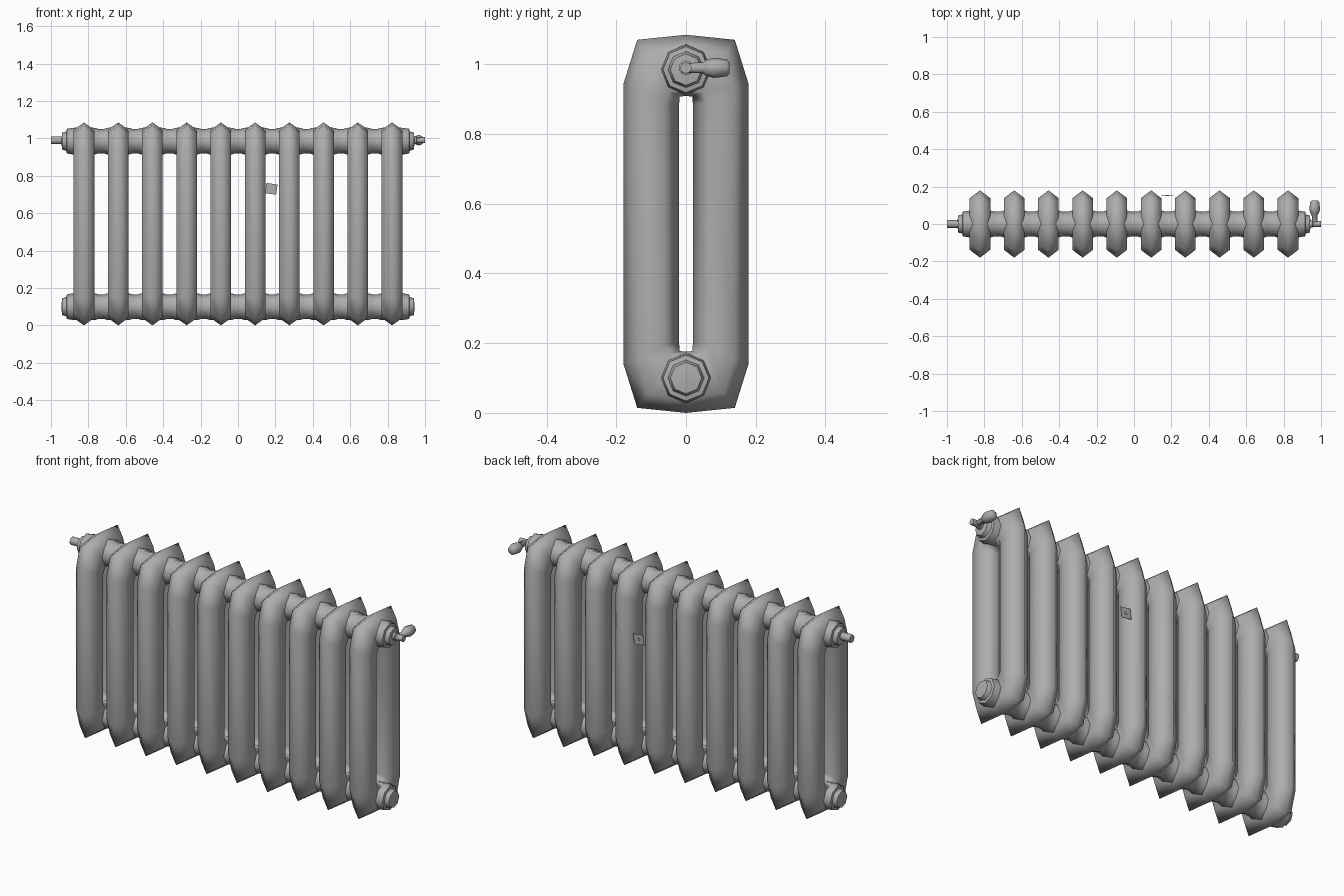
import bpy, bmesh, math
from mathutils import Matrix, Vector

cube = bpy.data.objects.get("Cube")
if cube:
    bpy.data.objects.remove(cube, do_unlink=True)

iron = bpy.data.materials.new("grey cast iron")
iron.use_nodes = True
grey = (0.42, 0.42, 0.42, 1)
iron.diffuse_color = grey
iron.node_tree.nodes["Principled BSDF"].inputs["Base Color"].default_value = grey

COUNT, PITCH = 10, 0.183
MID_Z, HUB = 0.5425, 0.4425      # mid height, hub distance from it
centres = [(i - (COUNT - 1) / 2) * PITCH for i in range(COUNT)]


def finish(name, bm, angle):
    bmesh.ops.recalc_face_normals(bm, faces=bm.faces)
    mesh = bpy.data.meshes.new(name)
    bm.to_mesh(mesh)
    bm.free()
    mesh.materials.append(iron)
    obj = bpy.data.objects.new(name, mesh)
    bpy.context.collection.objects.link(obj)
    bpy.ops.object.select_all(action='DESELECT')
    obj.select_set(True)
    bpy.context.view_layer.objects.active = obj
    bpy.ops.object.shade_smooth_by_angle(angle=math.radians(angle))
    return obj


def bridge(bm, a, b):
    for i in range(len(a)):
        j = (i + 1) % len(a)
        bm.faces.new((a[i], a[j], b[j], b[i]))


def lathe(name, profile, origin, axis=(1, 0, 0), sides=8, angle=50):
    """Turn (distance, radius) pairs around an axis; ends are closed."""
    turn = Vector((0, 0, 1)).rotation_difference(Vector(axis)).to_matrix().to_4x4()
    place = Matrix.Translation(origin) @ turn
    bm = bmesh.new()
    rings = []
    for d, r in profile:
        rings.append([bm.verts.new(place @ Vector((
            r * math.cos(math.tau * k / sides), r * math.sin(math.tau * k / sides), d)))
            for k in range(sides)])
    for a, b in zip(rings, rings[1:]):
        bridge(bm, a, b)
    bm.faces.new(rings[0])
    bm.faces.new(rings[-1])
    return finish(name, bm, angle)


def ring(bm, x, quarter):
    """Mirror a quarter outline (y, height above middle) into a closed loop."""
    upper = quarter + [(-y, h) for y, h in reversed(quarter[:-1])]
    lower = [(y, -h) for y, h in reversed(upper)]
    lower = [p for p in lower if p not in upper]
    return [bm.verts.new((x, y, MID_Z + h)) for y, h in upper + lower]


# Radiator sections: a hexagonal tube bent into a tall closed loop
outer = [(0.18, 0.4), (0.14, 0.528), (0, 0.5425)]
side_out = [(0.138, 0.385), (0.108, 0.485), (0, 0.503)]
side_in = [(0.062, 0.35), (0.05, 0.378), (0, 0.385)]
inner = [(0.02, 0.34), (0.018, 0.365), (0, 0.367)]
for n, x in enumerate(centres):
    bm = bmesh.new()
    w = 0.055
    loops = [ring(bm, x + dx, q) for dx, q in (
        (0, outer), (w, side_out), (w, side_in), (0, inner), (-w, side_in), (-w, side_out))]
    for k in range(6):
        bridge(bm, loops[k], loops[(k + 1) % 6])
    finish(f"section_{n + 1}", bm, 80)

# Hubs joining the sections, waisted at every joint, with domed end caps
for name, z in (("lower_hub", MID_Z - HUB), ("upper_hub", MID_Z + HUB)):
    profile = [(-0.943, 0.02), (-0.94, 0.045), (-0.918, 0.052), (-0.915, 0.066)]
    for x in centres:
        profile += [(x - 0.06, 0.071), (x, 0.075), (x + 0.06, 0.071)]
        if x < centres[-1]:
            profile += [(x + 0.075, 0.066), (x + PITCH - 0.075, 0.066)]
    profile += [(-d, r) for d, r in reversed(profile[:4])]
    lathe(name, profile, (0, 0, z))

# Supply pipe on one end, vent valve with a knob on the other
top = MID_Z + HUB + 0.005
lathe("supply_pipe", [(-1.0, 0.021), (-0.93, 0.021)], (0, 0, top), sides=12)
lathe("valve_pipe", [(0.93, 0.021), (0.955, 0.021), (0.957, 0.016), (1.0, 0.016)],
      (0, 0, top), sides=10)
lathe("valve_knob", [(-0.012, 0.013), (0.05, 0.016), (0.055, 0.022),
                     (0.08, 0.029), (0.118, 0.024), (0.125, 0.016)],
      (0.966, 0, top), axis=(0, 1, 0))

# Small tilted tag with a rivet on the back
bm = bmesh.new()
bmesh.ops.create_cube(bm, size=1, matrix=Matrix.Translation((0.178, 0.152, 0.73))
                      @ Matrix.Rotation(math.radians(8), 4, 'Y')
                      @ Matrix.Diagonal((0.06, 0.003, 0.055, 1)))
finish("tag", bm, 30)
lathe("tag_rivet", [(0, 0.009), (0.003, 0.007)], (0.178, 0.153, 0.73), axis=(0, 1, 0))
